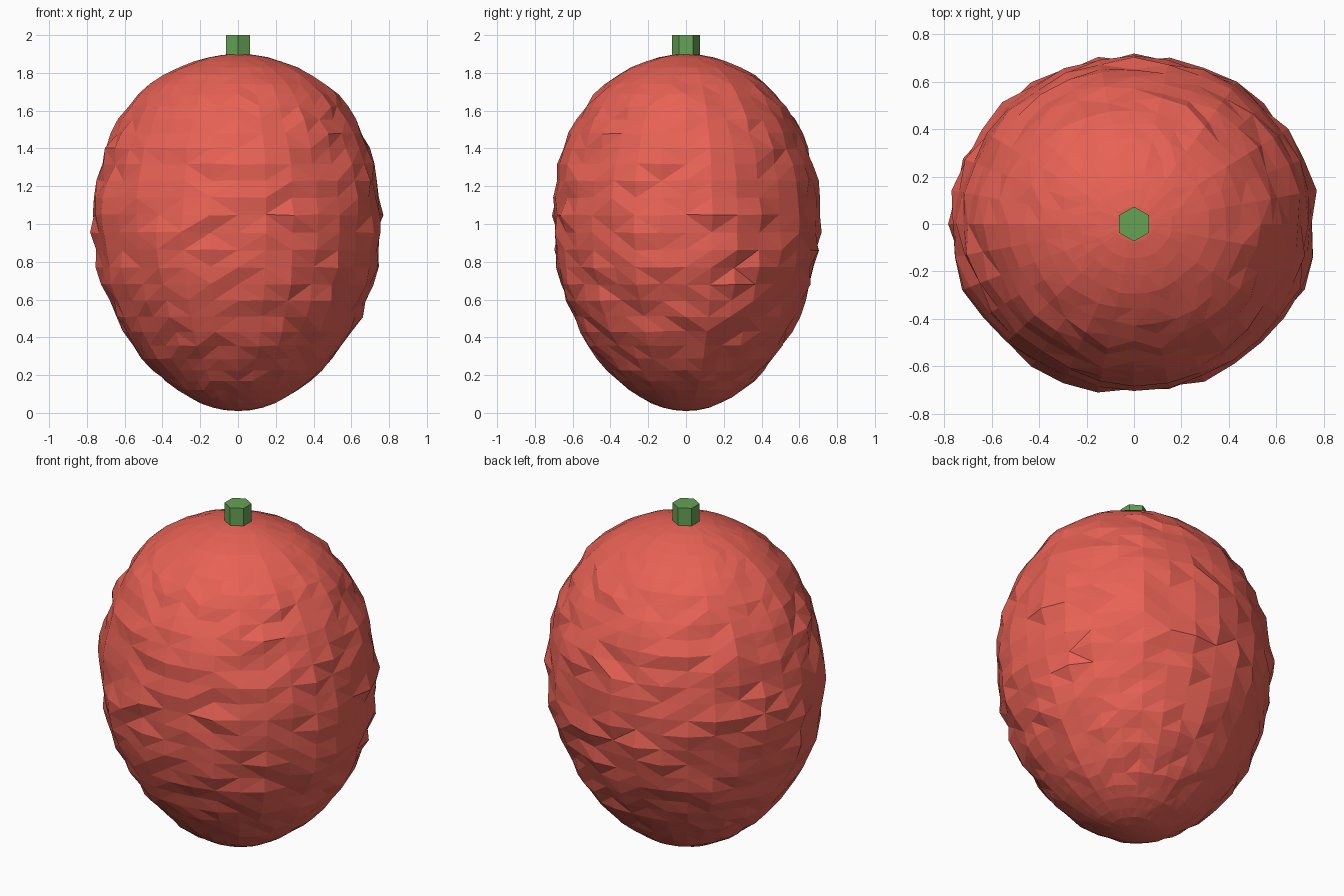
import bpy, bmesh, math, random

if "Cube" in bpy.data.objects:
    bpy.data.objects.remove(bpy.data.objects["Cube"])
random.seed(4)


def finish(name, bm, color):
    bmesh.ops.recalc_face_normals(bm, faces=bm.faces)
    mesh = bpy.data.meshes.new(name)
    bm.to_mesh(mesh)
    bm.free()
    mat = bpy.data.materials.new(name + "_color")
    mat.diffuse_color = color
    mat.use_nodes = True
    mat.node_tree.nodes["Principled BSDF"].inputs["Base Color"].default_value = mat.diffuse_color
    mesh.materials.append(mat)
    obj = bpy.data.objects.new(name, mesh)
    bpy.context.collection.objects.link(obj)
    return obj


# Profile of the fruit: (height, half width)
PROFILE = [(0.01, 0.0), (0.03, 0.14), (0.1, 0.29), (0.2, 0.42), (0.35, 0.55),
           (0.5, 0.64), (0.7, 0.725), (0.9, 0.763), (1.05, 0.765), (1.2, 0.75),
           (1.4, 0.7), (1.6, 0.595), (1.7, 0.51), (1.8, 0.37), (1.86, 0.23),
           (1.89, 0.12), (1.9, 0.0)]


def radius(z):
    for (z0, r0), (z1, r1) in zip(PROFILE, PROFILE[1:]):
        if z <= z1:
            t = max(0, (z - z0) / (z1 - z0))
            # sphere-like easing at the poles
            return math.sqrt(r0 * r0 + (r1 * r1 - r0 * r0) * t)
    return 0


# Bumpy fruit body: rings of latitude with small random dents
bm = bmesh.new()
SEG, RINGS = 32, 32
bmesh.ops.create_uvsphere(bm, u_segments=SEG, v_segments=RINGS, radius=1)
for v in bm.verts:
    flat = math.hypot(v.co.x, v.co.y)
    z = 0.955 + 0.945 * v.co.z
    if flat < 1e-4:
        v.co = (0, 0, z)
        continue
    r = radius(z) * (1 + random.uniform(-0.027, 0.027))
    v.co = (v.co.x / flat * r, v.co.y / flat * r * 0.925,
            z + random.uniform(-0.004, 0.004) * flat)
bmesh.ops.triangulate(bm, faces=bm.faces)
finish("fruit_body", bm, (0.8, 0.12, 0.09, 1))

# Short six-sided stem
bm = bmesh.new()
bmesh.ops.create_cone(bm, cap_ends=True, segments=6, radius1=0.073, radius2=0.073, depth=0.2)
bmesh.ops.translate(bm, verts=bm.verts, vec=(0, 0, 1.9))
stem = finish("stem", bm, (0.13, 0.36, 0.09, 1))
